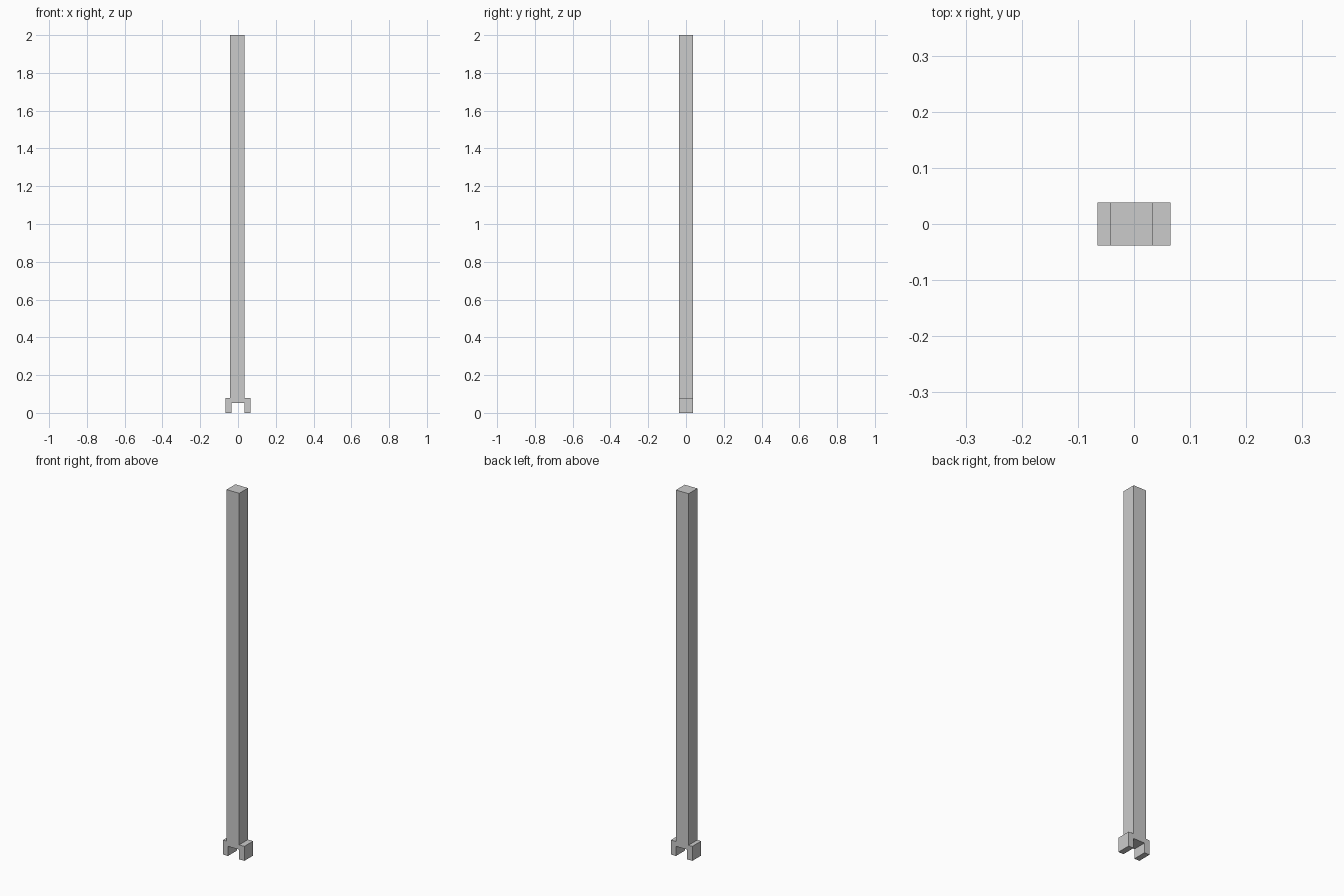
import bpy, bmesh

if "Cube" in bpy.data.objects:
    bpy.data.objects.remove(bpy.data.objects["Cube"])

DEPTH = 0.076          # front to back
FOOT, NOTCH = 0.065, 0.034
POST_L, POST_R = -0.042, 0.034
FOOT_TOP, NOTCH_TOP, TOP = 0.079, 0.053, 2.0

# Front outline of the post with its forked foot
outline = [
    (-FOOT, 0), (-NOTCH, 0), (-NOTCH, NOTCH_TOP), (NOTCH, NOTCH_TOP),
    (NOTCH, 0), (FOOT, 0), (FOOT, FOOT_TOP), (POST_R, FOOT_TOP),
    (POST_R, TOP), (POST_L, TOP), (POST_L, FOOT_TOP), (-FOOT, FOOT_TOP),
]

# Extrude the outline from front to back
bm = bmesh.new()
face = bm.faces.new([bm.verts.new((x, -DEPTH / 2, z)) for x, z in outline])
result = bmesh.ops.extrude_face_region(bm, geom=[face], use_keep_orig=True)
moved = [g for g in result["geom"] if isinstance(g, bmesh.types.BMVert)]
bmesh.ops.translate(bm, verts=moved, vec=(0, DEPTH, 0))
bmesh.ops.recalc_face_normals(bm, faces=bm.faces)

mesh = bpy.data.meshes.new("forked_post")
bm.to_mesh(mesh)
bm.free()
bpy.context.collection.objects.link(bpy.data.objects.new("forked_post", mesh))
